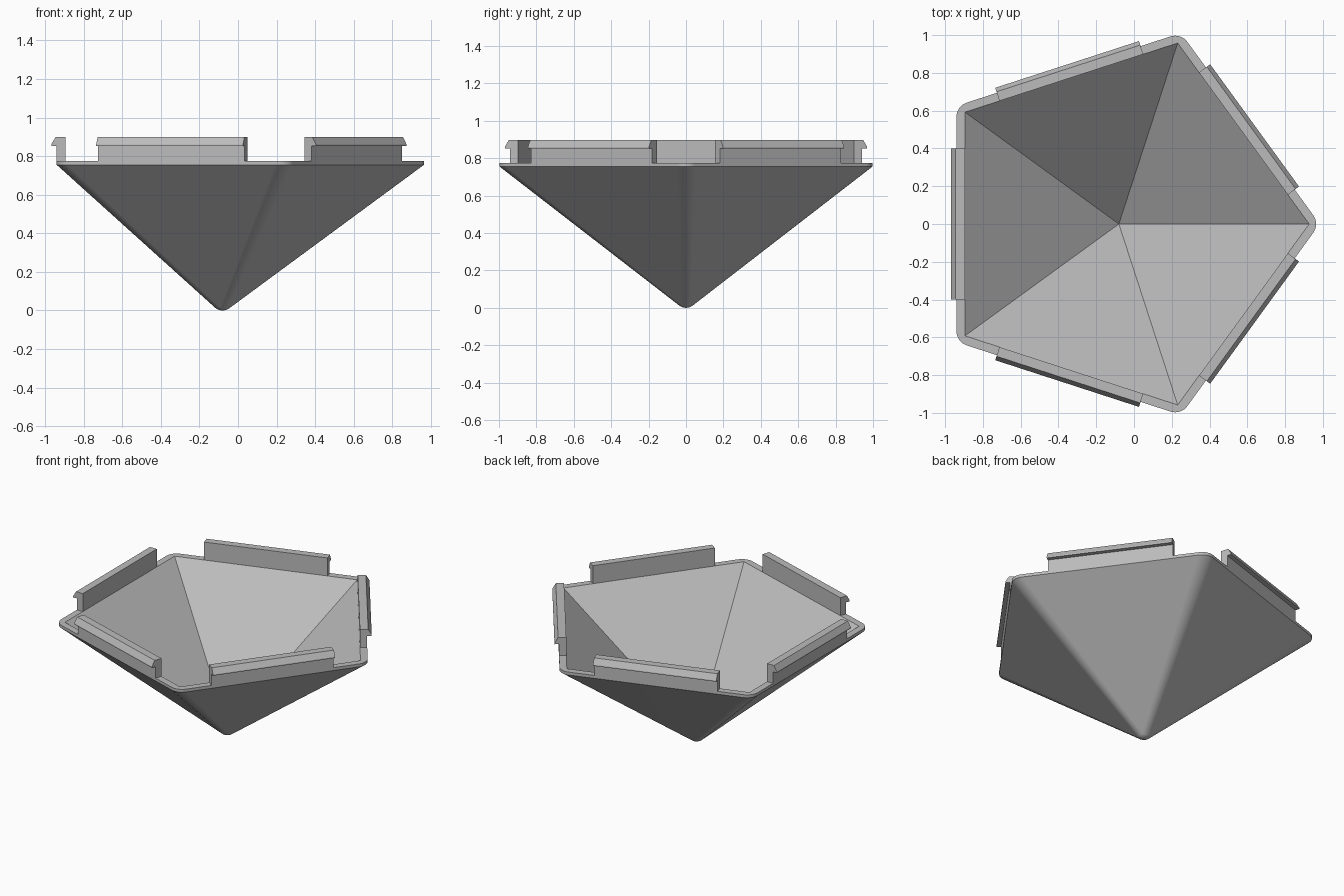
import bpy, bmesh, math
from mathutils import Vector

cube = bpy.data.objects.get("Cube")
if cube:
    bpy.data.objects.remove(cube, do_unlink=True)

SIDES = 5
STEP = 2 * math.pi / SIDES
HALF = STEP / 2
CX = -0.08            # pentagon centre
APOTHEM = 0.86        # centre to outer side
INNER = 0.815         # centre to inner side
CORNER = 0.08         # rounding of the corners
TIP = 0.06            # rounding of the point
RIM_LOW, RIM_TOP = 0.755, 0.775
ARC = 8

grey = bpy.data.materials.new("plain grey")
grey.use_nodes = True
grey.diffuse_color = (0.5, 0.5, 0.5, 1)
grey.node_tree.nodes["Principled BSDF"].inputs["Base Color"].default_value = (0.5, 0.5, 0.5, 1)


def polar(r, angle, z):
    return Vector((CX + r * math.cos(angle), r * math.sin(angle), z))


def finish(bm, name):
    bmesh.ops.recalc_face_normals(bm, faces=bm.faces[:])
    mesh = bpy.data.meshes.new(name)
    bm.to_mesh(mesh)
    bm.free()
    mesh.materials.append(grey)
    obj = bpy.data.objects.new(name, mesh)
    bpy.context.collection.objects.link(obj)
    return obj


def rounded_corner(k, z):
    centre = polar((APOTHEM - CORNER) / math.cos(HALF), k * STEP, z)
    angles = [k * STEP - HALF + STEP * i / ARC for i in range(ARC + 1)]
    return [centre + CORNER * Vector((math.cos(a), math.sin(a), 0)) for a in angles]


# Hollow pyramid shell: hull of the rounded rim and the rounded tip
bm = bmesh.new()
low = [[bm.verts.new(p) for p in rounded_corner(k, RIM_LOW)] for k in range(SIDES)]
tip = [bm.verts.new((CX, 0, 0))]
for ring in range(1, 11):
    t = math.radians(6 * ring)
    for i in range(40):
        tip.append(bm.verts.new(polar(TIP * math.sin(t), math.tau * i / 40,
                                      TIP - TIP * math.cos(t))))
bmesh.ops.convex_hull(bm, input=bm.verts[:])
bm.normal_update()
lid = [f for f in bm.faces if all(abs(v.co.z - RIM_LOW) < 1e-4 for v in f.verts)]
bmesh.ops.delete(bm, geom=lid, context='FACES')
bmesh.ops.delete(bm, geom=[v for v in tip if v.is_valid and not v.link_faces], context='VERTS')

# Upright rim band, flat rim and sharp-cornered inside
top = [[bm.verts.new(p) for p in rounded_corner(k, RIM_TOP)] for k in range(SIDES)]
inner = [bm.verts.new(polar(INNER / math.cos(HALF), k * STEP, RIM_TOP)) for k in range(SIDES)]
floor = bm.verts.new((CX, 0, 0.042))
for k in range(SIDES):
    n = (k + 1) % SIDES
    for i in range(ARC):
        bm.faces.new((low[k][i], low[k][i + 1], top[k][i + 1], top[k][i]))
        bm.faces.new((top[k][i], top[k][i + 1], inner[k]))
    bm.faces.new((low[k][-1], low[n][0], top[n][0], top[k][-1]))
    bm.faces.new((top[k][-1], top[n][0], inner[n], inner[k]))
    bm.faces.new((inner[k], inner[n], floor))
for e in [e for e in bm.edges if not e.link_faces]:
    bm.edges.remove(e)
shell = finish(bm, "pyramid_shell")
bpy.ops.object.select_all(action='DESELECT')
shell.select_set(True)
bpy.context.view_layer.objects.active = shell
bpy.ops.object.shade_smooth_by_angle(angle=math.radians(30))
weighted = shell.modifiers.new("flat sides", 'WEIGHTED_NORMAL')
weighted.keep_sharp = True

# Hooked clip on every side: extruded (distance, height) profile
PROFILE = [(INNER, RIM_TOP), (APOTHEM, RIM_TOP), (APOTHEM, 0.853), (0.888, 0.853),
           (0.888, 0.861), (0.866, 0.898), (INNER, 0.898)]
for k in range(SIDES):
    angle = HALF + k * STEP
    along = Vector((-math.sin(angle), math.cos(angle), 0)) * 0.4
    bm = bmesh.new()
    ends = [[bm.verts.new(polar(r, angle, z) + s * along) for r, z in PROFILE] for s in (-1, 1)]
    bm.faces.new(ends[0])
    bm.faces.new(ends[1])
    for i in range(len(PROFILE)):
        j = (i + 1) % len(PROFILE)
        bm.faces.new((ends[0][i], ends[0][j], ends[1][j], ends[1][i]))
    finish(bm, f"hooked_clip_{k + 1}")
